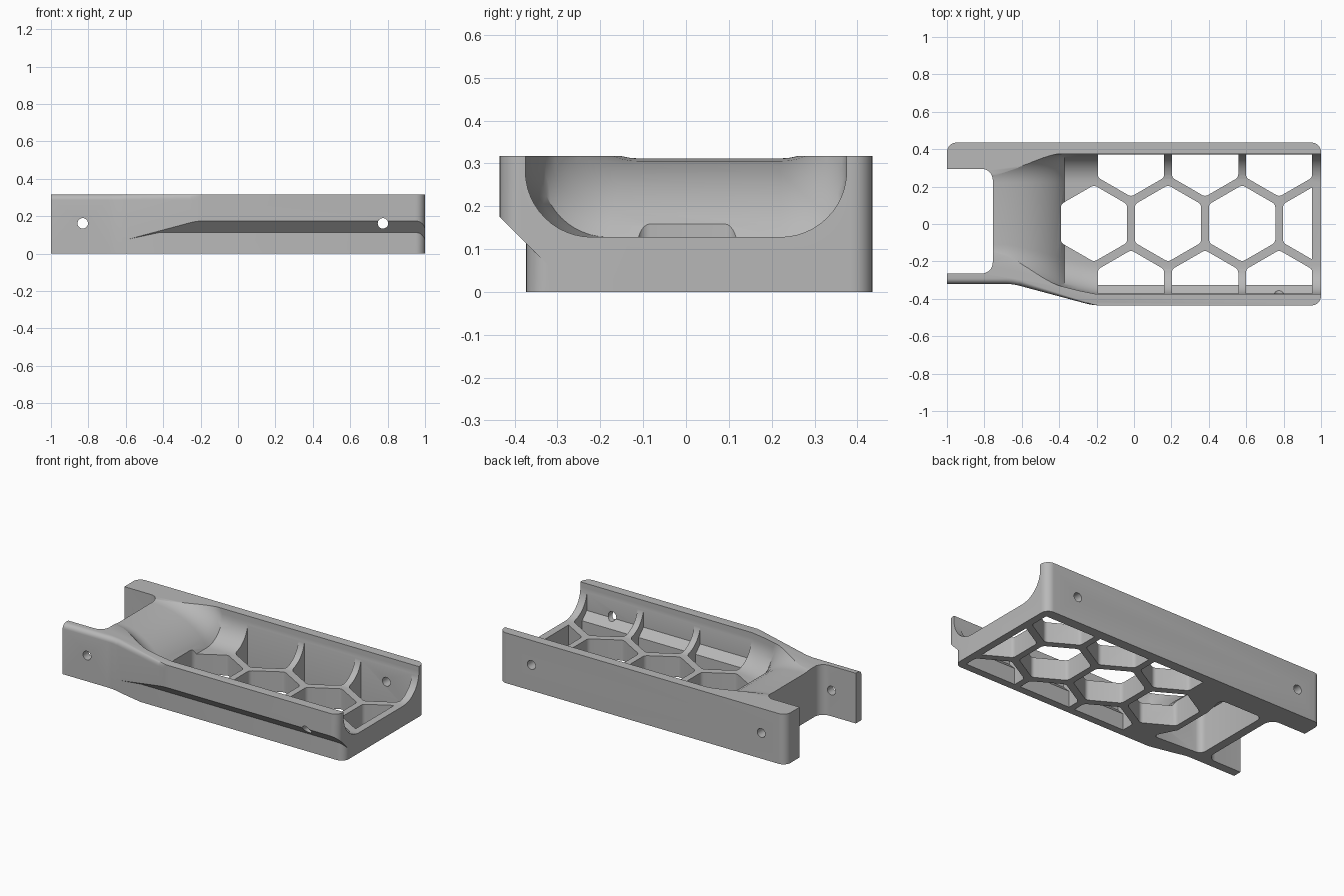
import bpy, bmesh, math
from mathutils import Vector

if bpy.data.objects.get("Cube"):
    bpy.data.objects.remove(bpy.data.objects["Cube"], do_unlink=True)

HEIGHT = 0.317
FLOOR = 0.128

plastic = bpy.data.materials.new("grey_plastic")
plastic.use_nodes = True
grey = (0.48, 0.48, 0.48, 1)
plastic.diffuse_color = grey
plastic.node_tree.nodes["Principled BSDF"].inputs["Base Color"].default_value = grey


def rounded(corners, steps=8):
    """Polygon of (u, v, radius) corners with true arcs."""
    out = []
    for i, (u, v, r) in enumerate(corners):
        p = Vector((u, v))
        if r == 0:
            out.append(p)
            continue
        a = (Vector(corners[i - 1][:2]) - p).normalized()
        b = (Vector(corners[(i + 1) % len(corners)][:2]) - p).normalized()
        half = math.acos(a.dot(b)) / 2
        c = p + (a + b).normalized() * (r / math.sin(half))
        reach = r / math.tan(half)
        s, e = p + a * reach - c, p + b * reach - c
        ang = math.pi - 2 * half
        for k in range(steps + 1):
            f = k / steps
            out.append(c + (s * math.sin((1 - f) * ang) + e * math.sin(f * ang)) / math.sin(ang))
    return out


def loft(bm, rings):
    """Closed skin over rings of equal length, capped at both ends."""
    vs = [[bm.verts.new(p) for p in ring] for ring in rings]
    n = len(vs[0])
    for r0, r1 in zip(vs, vs[1:]):
        for i in range(n):
            j = (i + 1) % n
            bm.faces.new((r0[i], r0[j], r1[j], r1[i]))
    bm.faces.new(vs[0][::-1])
    bm.faces.new(vs[-1])


def prism(bm, pts, lo, hi, axis):
    place = {"x": lambda u, v, w: (w, u, v),
             "y": lambda u, v, w: (u, w, v),
             "z": lambda u, v, w: (u, v, w)}[axis]
    loft(bm, [[place(p[0], p[1], w) for p in pts] for w in (lo, hi)])


def finish(bm, name):
    bmesh.ops.recalc_face_normals(bm, faces=bm.faces[:])
    me = bpy.data.meshes.new(name)
    bm.to_mesh(me)
    bm.free()
    me.materials.append(plastic)
    ob = bpy.data.objects.new(name, me)
    bpy.context.scene.collection.objects.link(ob)
    return ob


def solid(name, pts, lo, hi, axis):
    bm = bmesh.new()
    prism(bm, pts, lo, hi, axis)
    return finish(bm, name)


def volume(mesh):
    bm = bmesh.new()
    bm.from_mesh(mesh)
    size = bm.calc_volume()
    bm.free()
    return size


def combine(target, tool, operation="DIFFERENCE"):
    """Boolean that tries each solver until the result has a sensible volume."""
    before = volume(target.data)
    mod = target.modifiers.new("cut", "BOOLEAN")
    mod.operation = operation
    mod.object = tool
    result = target.data
    for solver in ("EXACT", "MANIFOLD", "FLOAT"):
        mod.solver = solver
        bpy.context.view_layer.update()
        graph = bpy.context.evaluated_depsgraph_get()
        attempt = bpy.data.meshes.new_from_object(target.evaluated_get(graph))
        if 0.2 * before < volume(attempt) < 0.99999 * before:
            result = attempt
            break
    target.modifiers.remove(mod)
    target.data = result
    bpy.data.objects.remove(tool, do_unlink=True)


# Outer body; the arm's outer top edge is rounded and fades out along the flare
outline = rounded([(-1, -0.32, 0), (-0.65, -0.32, 0.3), (-0.22, -0.435, 0.3),
                   (1, -0.435, 0.05), (1, 0.435, 0.05), (-1, 0.435, 0.05)])
EDGE = 0.03
rings = [[(p.x, p.y, 0) for p in outline]]
for k in range(7):
    a = k / 6 * math.pi / 2
    inset = EDGE * (1 - math.cos(a))
    z = HEIGHT - EDGE * (1 - math.sin(a))
    rings.append([(p.x, p.y + inset * (min(max((-0.2 - p.x) / 0.2, 0), 1) if p.y < 0 else 0), z)
                  for p in outline])
bm = bmesh.new()
loft(bm, rings)
body = finish(bm, "tray_body")

# Sloped undercut along the front wall
undercut = solid("undercut", [(-0.6, -0.1), (-0.3, -0.1), (-0.3, 0.04), (-0.6, 0.34)], -1.1, 1.1, "x")
lower_wall = solid("lower_wall", rounded([
    (-1.2, -0.33, 0), (-0.62, -0.33, 0), (-0.42, -0.373, 0),
    (1, -0.373, 0.05), (1, 0.6, 0), (-1.2, 0.6, 0)]), -0.3, 0.6, "z")
combine(undercut, lower_wall)
combine(body, undercut)

# Trough with rounded lower corners and a convex ramp at the arm end
ramp = [(-0.80, 0.313), (-0.74, 0.311), (-0.68, 0.305), (-0.62, 0.294), (-0.56, 0.276),
        (-0.51, 0.254), (-0.46, 0.224), (-0.42, 0.190), (-0.39, 0.157), (-0.372, FLOOR),
        (-0.30, FLOOR), (-0.20, FLOOR), (1.1, FLOOR)]
rings = []
for x, z in ramp:
    t = min(max((x + 0.66) / 0.44, 0), 1)
    front = -0.265 - 0.11 * t
    back = 0.375
    rings.append([(x, p.x, p.y) for p in rounded(
        [(front, 0.6, 0), (front, z, 0.155), (back, z, 0.155), (back, 0.6, 0)], 12)])
bm = bmesh.new()
loft(bm, rings)
combine(body, finish(bm, "trough"))

# Honeycomb openings, trimmed to stay inside the walls
RADIUS, PITCH, ROW = 0.205, 0.396, 0.348
bm = bmesh.new()
for row in (-1, 0, 1):
    for i in range(3 if row else 4):
        cx = -0.214 + PITCH * i + (PITCH / 2 if row else 0)
        hexagon = [(cx + RADIUS * math.sin(k * math.pi / 3),
                    0.003 + row * ROW + RADIUS * math.cos(k * math.pi / 3), 0.03) for k in range(6)]
        prism(bm, rounded(hexagon, 4), -0.1, 0.5, "z")
cells = finish(bm, "cells")
trim = solid("cell_trim", [(-0.325, -0.2), (0.372, -0.2), (0.372, 0.6), (-0.372, 0.6),
                           (-0.372, 0.15), (-0.325, 0.103)], -0.6, 0.953, "x")
combine(cells, trim, "INTERSECT")
combine(body, cells)

# Hollow beneath the ramp
hollow = solid("hollow", rounded([(-0.70, -0.25, 0.04), (-0.36, -0.27, 0.02), (-0.43, -0.13, 0.03),
                                  (-0.43, 0.13, 0.03), (-0.40, 0.28, 0.03), (-0.70, 0.28, 0.04)], 4),
               -0.1, 0.5, "z")
ceiling = solid("hollow_ceiling", [(-0.8, -0.2), (-0.3, -0.2), (-0.3, 0.08), (-0.41, 0.10),
                                   (-0.5, 0.2), (-0.6, 0.245), (-0.8, 0.26)], -0.5, 0.5, "y")
combine(hollow, ceiling, "INTERSECT")
combine(body, hollow)

# Open notch between the two arms
combine(body, solid("notch", rounded([(-1.2, -0.265, 0), (-0.755, -0.265, 0.06),
                                      (-0.755, 0.295, 0.06), (-1.2, 0.295, 0)]), -0.1, 0.5, "z"))

# Pin holes through both side walls
bm = bmesh.new()
for x in (-0.83, 0.775):
    circle = [(x + 0.028 * math.cos(k * math.tau / 24), 0.162 + 0.028 * math.sin(k * math.tau / 24))
              for k in range(24)]
    prism(bm, circle, -0.6, 0.6, "y")
combine(body, finish(bm, "pin_holes"))

# Smooth curved faces, keep crisp edges
body.data.shade_smooth()
body.data.set_sharp_from_angle(angle=math.radians(30))
